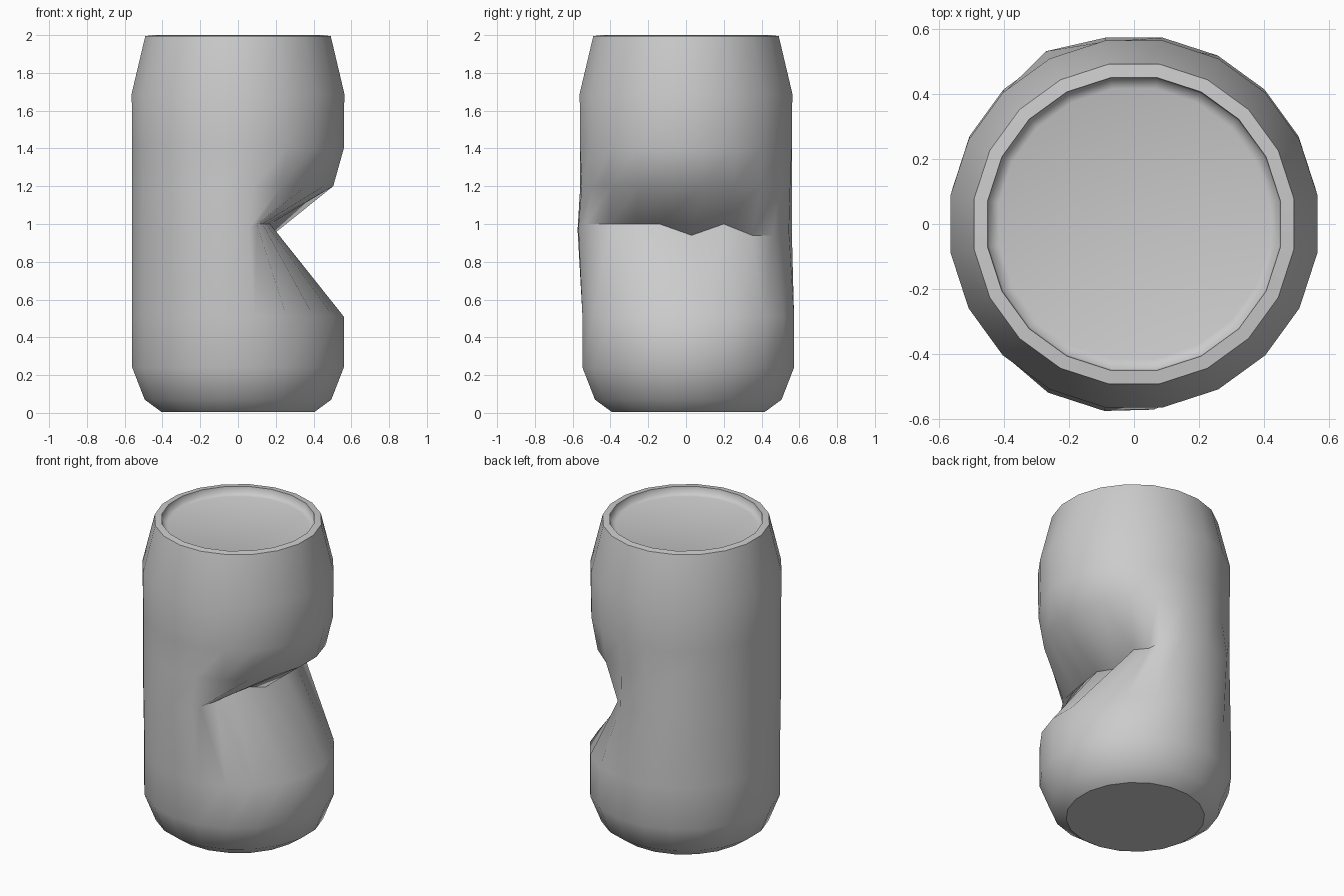
import bpy, bmesh, math

SIDES = 20
cube = bpy.data.objects.get("Cube")
if cube:
    bpy.data.objects.remove(cube, do_unlink=True)

# Bare metal
metal = bpy.data.materials.new("grey metal")
metal.use_nodes = True
metal.diffuse_color = (0.6, 0.6, 0.6, 1)
metal.node_tree.nodes["Principled BSDF"].inputs["Base Color"].default_value = (0.6, 0.6, 0.6, 1)

# Can profile from base to recessed lid: radius, height, sideways shift
PROFILE = [(0.41, 0.005, 0.012), (0.5, 0.07, 0.012), (0.567, 0.24, 0.012),
           (0.567, 0.51, 0.012), (0.567, 0.97, 0), (0.567, 1.2, 0),
           (0.567, 1.4, 0), (0.57, 1.69, 0), (0.497, 1.995, 0),
           (0.455, 2.0, 0), (0.45, 1.96, 0), (0.42, 1.95, 0)]
BASE, CREASE, OVERHANG, RIM_OUT, RIM_IN = 0, 4, 5, 8, 9

# Fold line of the crushed side, running from front to back
FOLD = [(0.06, -0.57, 0.98), (0.1, -0.53, 1.0), (0.13, -0.4, 1.0), (0.15, -0.27, 1.0),
        (0.17, -0.14, 1.0), (0.18, 0.03, 0.94), (0.17, 0.2, 1.0),
        (0.18, 0.35, 0.94), (0.17, 0.46, 0.94), (0.09, 0.545, 0.96)]

bm = bmesh.new()
rings = []
for level, (radius, height, shift) in enumerate(PROFILE):
    ring = []
    for k in range(SIDES):
        a = math.radians(-81 + 360 * k / SIDES)
        x, y, z = radius * math.cos(a), radius * math.sin(a) + shift, height
        if level == CREASE:
            if k < len(FOLD):
                x, y, z = FOLD[k]
            elif k == 11:                       # bulge pushed out at the back
                x, y = x * 1.05, y * 1.05
            elif k >= SIDES - 2:                # bulge pushed out at the front
                x, y = x * 1.025, y * 1.025
        elif level == OVERHANG and x > 0:
            x, y = x * 0.9, y * 0.985
        ring.append(bm.verts.new((x, y, z)))
    rings.append(ring)

# Wall, base and lid faces
for lower, upper in zip(rings, rings[1:]):
    for k in range(SIDES):
        n = (k + 1) % SIDES
        bm.faces.new((lower[k], lower[n], upper[n], upper[k]))
bm.faces.new(rings[0][::-1])
bm.faces.new(rings[-1])
for face in bm.faces:
    face.smooth = True

# Hard edges on the base, rim and fold
for level in (BASE, RIM_OUT, RIM_IN, CREASE):
    for k in range(SIDES):
        if level != CREASE or 1 <= k < 8:
            ring = rings[level]
            bm.edges.get((ring[k], ring[(k + 1) % SIDES])).smooth = False

mesh = bpy.data.meshes.new("crushed_can")
bm.to_mesh(mesh)
bm.free()
mesh.materials.append(metal)
can = bpy.data.objects.new("crushed_can", mesh)
bpy.context.collection.objects.link(can)
